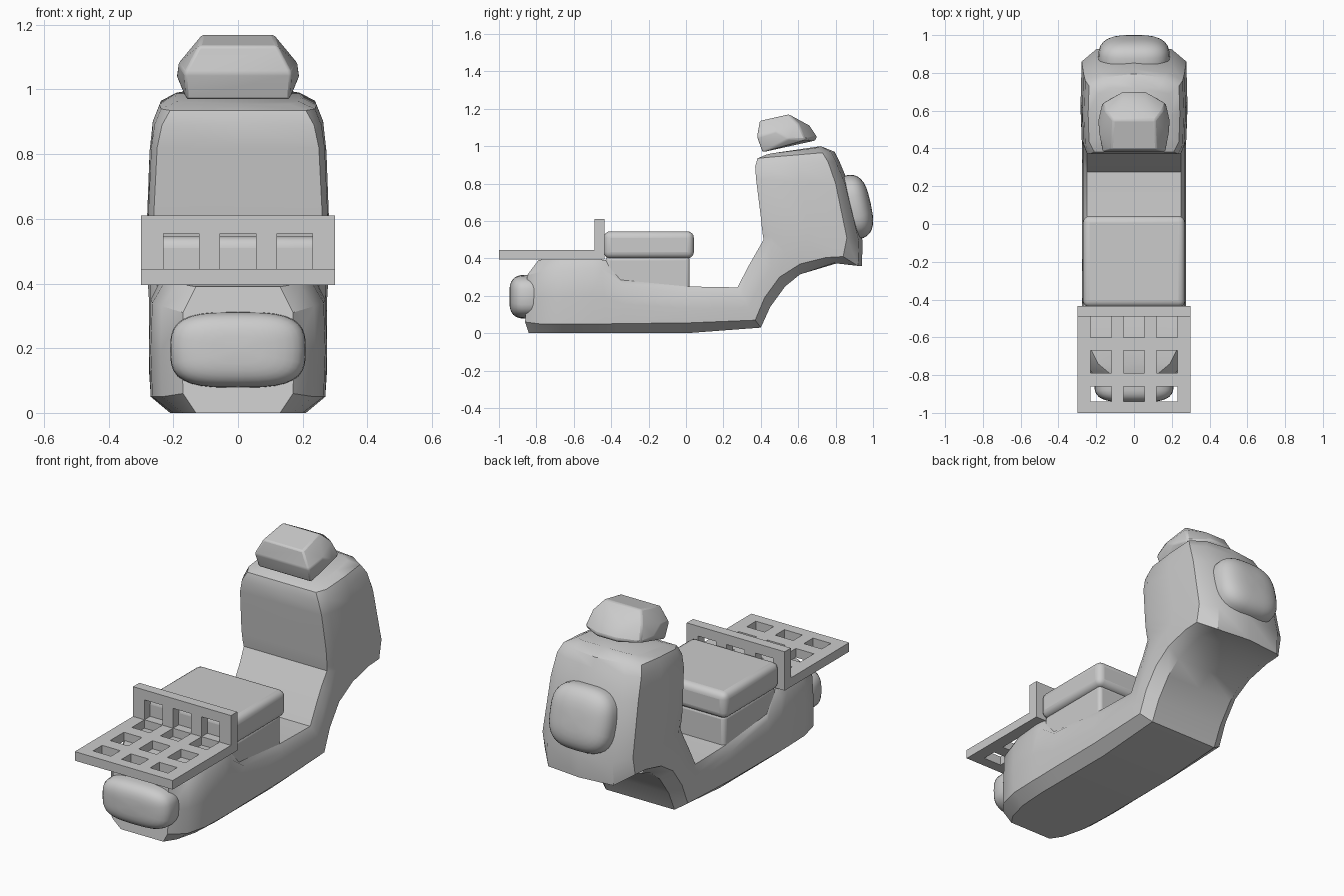
import bpy, bmesh, math
from mathutils import Matrix, Vector

if "Cube" in bpy.data.objects:
    bpy.data.objects.remove(bpy.data.objects["Cube"])


def finish(name, bm, angle=35, bevel=0, segments=3):
    bmesh.ops.recalc_face_normals(bm, faces=bm.faces[:])
    me = bpy.data.meshes.new(name)
    bm.to_mesh(me)
    bm.free()
    ob = bpy.data.objects.new(name, me)
    bpy.context.collection.objects.link(ob)
    if bevel:
        m = ob.modifiers.new("bevel", 'BEVEL')
        m.width, m.segments, m.limit_method = bevel, segments, 'ANGLE'
    bpy.ops.object.select_all(action='DESELECT')
    ob.select_set(True)
    bpy.context.view_layer.objects.active = ob
    bpy.ops.object.shade_smooth_by_angle(angle=math.radians(angle))
    return ob


def box(name, lo, hi, bevel, segments):
    bm = bmesh.new()
    bmesh.ops.create_cube(bm, size=1)
    lo, hi = Vector(lo), Vector(hi)
    for v in bm.verts:
        v.co = (lo + hi) / 2 + v.co * (hi - lo)
    return finish(name, bm, 40, bevel, segments)


def pillow(name, centre, radii, power, tilt=0):
    """Rounded-rectangle lamp, domed along y."""
    bm = bmesh.new()
    bmesh.ops.create_uvsphere(bm, u_segments=32, v_segments=16, radius=1)
    for v in bm.verts:
        v.co = [r * math.copysign(abs(c) ** power, c) for r, c in zip(radii, (v.co.x, v.co.z, v.co.y))]
    bm.transform(Matrix.Translation(centre) @ Matrix.Rotation(math.radians(tilt), 4, 'X'))
    return finish(name, bm, 60)


def grille(name, xs, vs, thickness, place):
    """Plate whose odd/odd grid cells are open."""
    bm = bmesh.new()
    g = [[bm.verts.new(place(x, v)) for v in vs] for x in xs]
    for i in range(len(xs) - 1):
        for j in range(len(vs) - 1):
            if not (i % 2 and j % 2):
                bm.faces.new((g[i][j], g[i + 1][j], g[i + 1][j + 1], g[i][j + 1]))
    ret = bmesh.ops.extrude_face_region(bm, geom=bm.faces[:], use_keep_orig=True)
    moved = [e for e in ret['geom'] if isinstance(e, bmesh.types.BMVert)]
    bmesh.ops.translate(bm, verts=moved, vec=thickness)
    return finish(name, bm, 20)


def loft(name, stations):
    """Each station: underside, low side, high side, top (y, z) and their half widths."""
    bm = bmesh.new()
    rings = []
    for by, bz, ly, lz, hy, hz, ty, tz, wb, w, wt in stations:
        nose = 0.02 if by > 0.75 else 0
        half = [(wb, by, bz), (w, ly, lz), (w * 1.02, (ly + hy) / 2, (lz + hz) / 2),
                (w, hy, hz), (wt, ty, tz)]
        ring = [(0, by + nose, bz)] + half + [(0, ty, tz)]
        ring += [(-x, y, z) for x, y, z in reversed(half)]
        rings.append([bm.verts.new(p) for p in ring])
    for a, b in zip(rings, rings[1:]):
        for i in range(len(a)):
            j = (i + 1) % len(a)
            bm.faces.new((a[i], a[j], b[j], b[i]))
    bm.faces.new(rings[0])
    bm.faces.new(rings[-1])
    return finish(name, bm, 35)


# Body: tail and floor, then the leg shield
tail_floor = [
    (-.84, 0, -.86, .06, -.85, .31, -.79, .39, .13, .17, .13),
    (-.78, 0, -.78, .05, -.77, .33, -.74, .40, .17, .235, .19),
    (-.66, 0, -.66, .05, -.66, .34, -.66, .40, .20, .265, .23),
    (-.50, 0, -.50, .05, -.50, .35, -.50, .40, .21, .27, .245),
    (-.43, 0, -.43, .05, -.45, .345, -.43, .39, .21, .27, .245),
    (-.34, 0, -.34, .052, -.33, .26, -.35, .285, .21, .27, .25),
    (0, 0, 0, .055, 0, .21, 0, .25, .21, .27, .25),
    (.40, .03, .37, .07, .30, .20, .275, .245, .21, .27, .25)]
shield = [
    (.45, .14, .42, .19, .36, .30, .335, .36, .21, .27, .25),
    (.53, .25, .50, .30, .41, .40, .375, .43, .21, .27, .25),
    (.61, .315, .61, .37, .455, .49, .415, .50, .21, .275, .255),
    (.79, .375, .75, .405, .455, .52, .41, .53, .21, .277, .258),
    (.92, .36, .84, .41, .45, .56, .405, .57, .20, .277, .26),
    (.925, .49, .86, .51, .445, .62, .40, .62, .20, .277, .26),
    (.85, .80, .80, .80, .425, .82, .375, .82, .20, .268, .25),
    (.80, .92, .76, .915, .42, .89, .37, .89, .18, .258, .235),
    (.775, .97, .73, .965, .435, .94, .382, .935, .16, .238, .21),
    (.72, 1.0, .69, .99, .46, .962, .43, .955, .13, .19, .16)]
loft("body", tail_floor + shield)

# Seat and the box under it
box("seat", (-.27, -.44, .40), (.27, .042, .545), .035, 4)
box("seat_box", (-.25, -.43, .12), (.25, .02, .41), .02, 3)

# Lamps
pillow("rear_lamp", (0, -.845, .195), (.21, .10, .117), .62)
pillow("front_lamp", (0, .875, .67), (.19, .115, .175), .68, 12)

# Handlebar cover: faceted hull
bm = bmesh.new()
for x, y, z in [(.16, .41, .968), (.165, .38, 1.05), (.12, .395, 1.135), (.19, .55, 1.04),
                (.185, .48, 1.08), (.11, .55, 1.17), (.15, .60, 1.12), (.06, .66, 1.11),
                (.17, .64, 1.035), (.06, .70, 1.05), (.06, .69, 1.03)]:
    for s in (1, -1):
        bm.verts.new((s * x, y, z))
bmesh.ops.convex_hull(bm, input=bm.verts[:])
bmesh.ops.dissolve_limit(bm, angle_limit=.05, verts=bm.verts[:], edges=bm.edges[:])
finish("handlebar_cover", bm, 38, .008, 2)

# Luggage rack: open plate and upright backstop
rack_x = [-.3, -.23, -.12, -.055, .055, .12, .23, .3]
grille("rack_plate", rack_x, [-1, -.94, -.86, -.79, -.67, -.60, -.49, -.435],
       (0, 0, .05), lambda x, y: (x, y, .395))
grille("rack_backstop", rack_x, [.445, .4451, .555, .61],
       (0, .055, 0), lambda x, z: (x, -.49, z))
